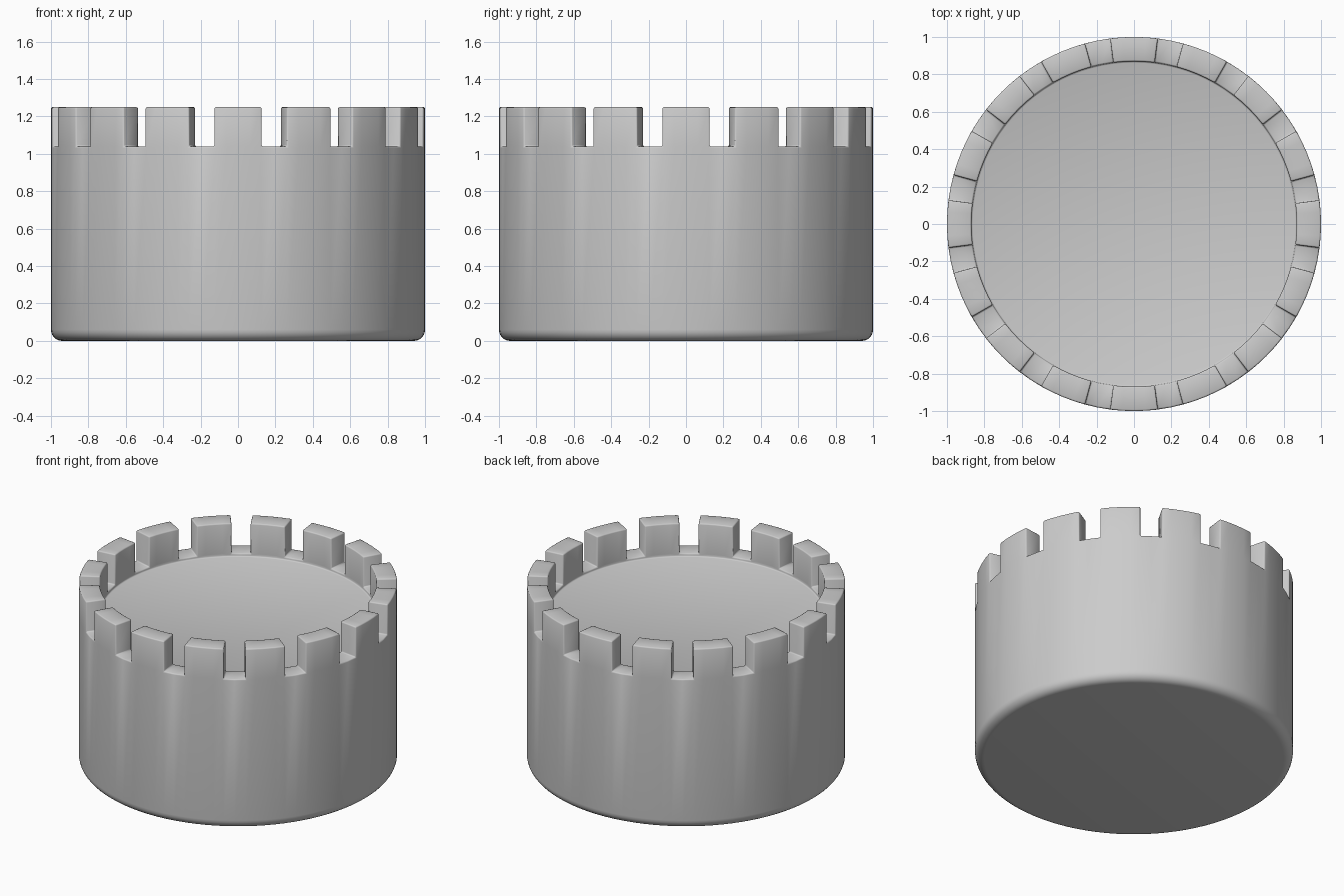
import bpy, bmesh, math

if "Cube" in bpy.data.objects:
    bpy.data.objects.remove(bpy.data.objects["Cube"])

TEETH, HALF = 16, 7.3          # merlon count and half angle (degrees)
R, R_IN = 1.0, 0.87
RIM, FLOOR, TOP = 1.04, 1.02, 1.25
FILLET = 0.06

# angular divisions: four segments per merlon, two per gap
angles, is_tooth = [], []
pitch = 360 / TEETH
for t in range(TEETH):
    c = t * pitch
    for i in range(4):
        angles.append(math.radians(c - HALF + i * HALF / 2))
        is_tooth.append(True)
    for i in range(2):
        angles.append(math.radians(c + HALF + i * (pitch / 2 - HALF)))
        is_tooth.append(False)
n = len(angles)

# profile: rounded bottom, outer wall, rim, shallow step to the floor
profile = []
for i in range(7):
    a = math.radians(15 * i)
    profile.append((R - FILLET + FILLET * math.sin(a), FILLET - FILLET * math.cos(a)))
profile += [(R, RIM), (R_IN, RIM), (R_IN, FLOOR)]

bm = bmesh.new()
rings = [[bm.verts.new((r * math.cos(a), r * math.sin(a), z)) for a in angles]
         for r, z in profile]
rim_faces = []
for k in range(len(rings) - 1):
    lo, hi = rings[k], rings[k + 1]
    for i in range(n):
        j = (i + 1) % n
        f = bm.faces.new((lo[i], lo[j], hi[j], hi[i]))
        if k == len(rings) - 3 and is_tooth[i]:
            rim_faces.append(f)
bm.faces.new(rings[0][::-1])
bm.faces.new(rings[-1])

# merlons raised from the rim
res = bmesh.ops.extrude_face_region(bm, geom=rim_faces)
for v in res["geom"]:
    if isinstance(v, bmesh.types.BMVert):
        v.co.z = TOP
old = [f for f in rim_faces if f.is_valid]
if old:
    bmesh.ops.delete(bm, geom=old, context='FACES')
bmesh.ops.recalc_face_normals(bm, faces=bm.faces[:])

mesh = bpy.data.meshes.new("tower")
bm.to_mesh(mesh)
bm.free()
tower = bpy.data.objects.new("crenellated_tower", mesh)
bpy.context.collection.objects.link(tower)

# small softened edges
bev = tower.modifiers.new("soft_edges", 'BEVEL')
bev.width = 0.008
bev.segments = 2
bev.limit_method = 'ANGLE'
bev.angle_limit = math.radians(40)

bpy.context.view_layer.objects.active = tower
tower.select_set(True)
bpy.ops.object.modifier_apply(modifier=bev.name)
bpy.ops.object.shade_smooth_by_angle(angle=math.radians(50))
